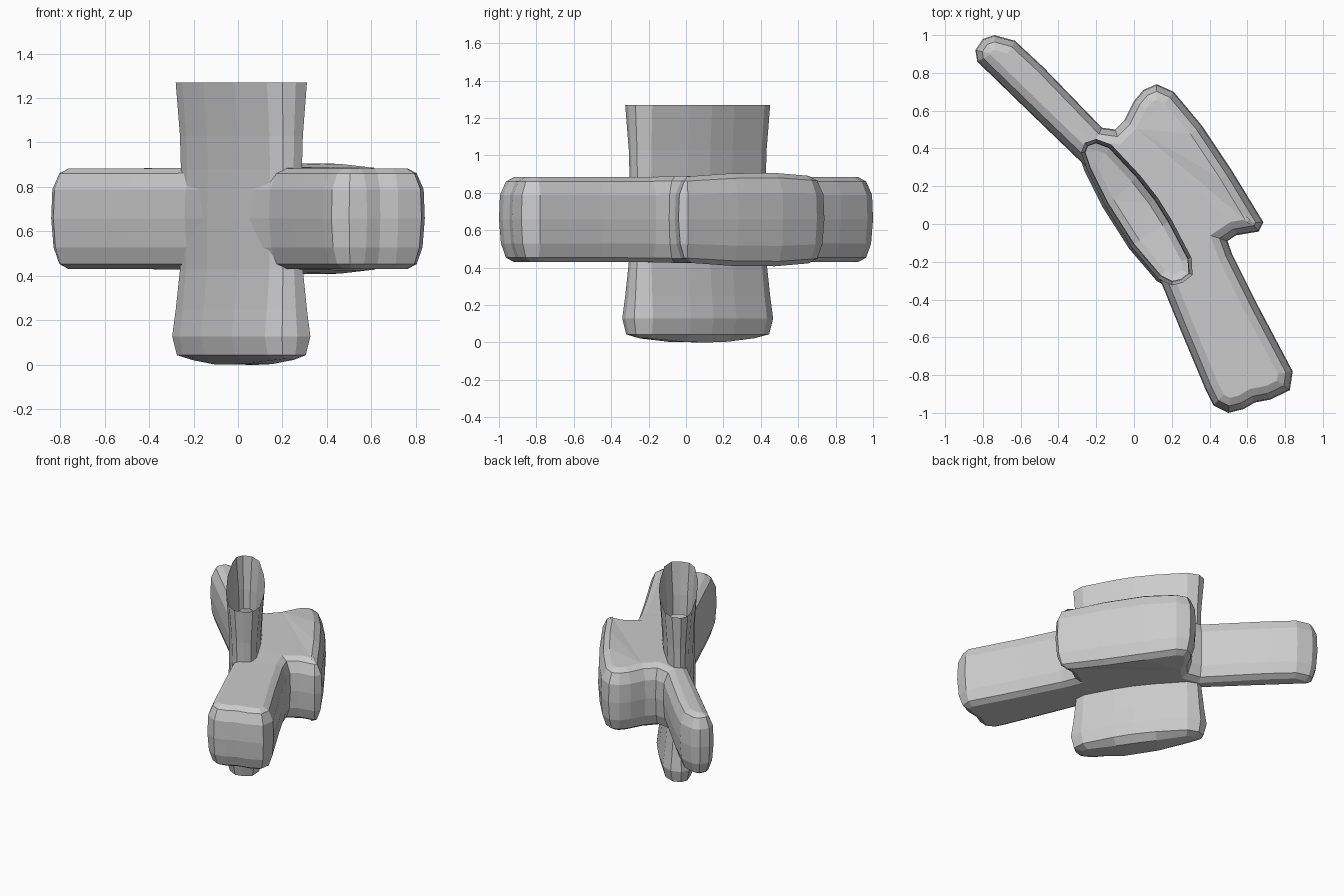
import bpy, bmesh, math
from mathutils import Vector

if "Cube" in bpy.data.objects:
    bpy.data.objects.remove(bpy.data.objects["Cube"])


def inset(points, amount):
    # Mitred inward offset of a clockwise outline
    pts = [Vector(p) for p in points]
    out = []
    for i, p in enumerate(pts):
        a = (p - pts[i - 1]).normalized()
        b = (pts[(i + 1) % len(pts)] - p).normalized()
        n1, n2 = Vector((a.y, -a.x)), Vector((b.y, -b.x))
        out.append(p + (n1 + n2) / max(1.0, 1 + n1.dot(n2)) * amount)
    return out


def loft(name, outline, rings, zfun):
    # Closed solid from stacked (height, inset) copies of one outline
    bm = bmesh.new()
    loops = []
    for z, d in rings:
        loops.append([bm.verts.new((p.x, p.y, zfun(p.x, p.y, z)))
                      for p in inset(outline, d)])
    n = len(outline)
    for lo, hi in zip(loops, loops[1:]):
        for i in range(n):
            j = (i + 1) % n
            bm.faces.new((lo[i], lo[j], hi[j], hi[i]))
    caps = [bm.faces.new(loops[0]), bm.faces.new(loops[-1])]
    bmesh.ops.triangulate(bm, faces=caps)
    bmesh.ops.recalc_face_normals(bm, faces=bm.faces)
    mesh = bpy.data.meshes.new(name)
    bm.to_mesh(mesh)
    bm.free()
    obj = bpy.data.objects.new(name, mesh)
    bpy.context.collection.objects.link(obj)
    return obj


# Horizontal branches: left arm, rear lobe, right arm, flush front
branch_outline = [
    (-.84, .92), (-.80, .98), (-.74, 1.0), (-.63, .97), (-.48, .83),
    (-.17, .51), (-.10, .50), (-.05, .55), (0, .65), (.05, .71), (.12, .74),
    (.21, .70), (.36, .52), (.52, .28), (.66, .05), (.685, .01), (.66, -.04),
    (.54, -.06), (.495, -.09), (.52, -.16), (.66, -.44), (.84, -.78),
    (.825, -.88), (.72, -.93), (.64, -.945), (.58, -.98), (.50, -1.0),
    (.42, -.96), (.38, -.88), (.25, -.57), (.14, -.30), (.01, -.11),
    (-.135, .105), (-.24, .29), (-.50, .54), (-.83, .86)]
branch_rings = [(.432, .075), (.455, .035), (.53, .01), (.66, 0),
                (.79, .005), (.862, .035), (.885, .075)]


def branch_z(x, y, z):
    # The rear lobe is a little taller
    swell = math.exp(-((x - .33) ** 2 + (y - .35) ** 2) / .1)
    return .66 + (z - .66) * (1 + .12 * swell)


# Flattened upright tube, bulging on its broad sides, with a rounded foot
tube_outline = [
    (-.28, .38), (-.26, .43), (-.20, .45), (-.12, .42), (.03, .26),
    (.125, .14), (.20, .02), (.305, -.18), (.31, -.27), (.26, -.31),
    (.20, -.325), (.13, -.29), (-.015, -.12), (-.155, .10), (-.25, .29)]
tube_rings = [(.01, .055), (.045, .005), (.13, -.015), (.25, 0), (.43, .018),
              (.66, .018), (.88, .022), (1.03, .018), (1.27, 0)]


def tube_z(x, y, z):
    # The foot curves up toward both ends
    if z > .02:
        return z
    return .035 * min(1, math.hypot(x - .015, y - .06) / .42) ** 2


branches = loft("branches", branch_outline, branch_rings, branch_z)
fitting = loft("cross_fitting", tube_outline, tube_rings, tube_z)

# Join into one shell
join = fitting.modifiers.new("join", 'BOOLEAN')
join.operation = 'UNION'
join.solver = 'EXACT'
join.object = branches
bpy.context.view_layer.update()
joined = bpy.data.meshes.new_from_object(
    fitting.evaluated_get(bpy.context.evaluated_depsgraph_get()))
fitting.modifiers.clear()
fitting.data = joined
bpy.data.objects.remove(branches)

# Open the upper mouth of the tube
bm = bmesh.new()
bm.from_mesh(joined)
mouth = [f for f in bm.faces if all(v.co.z > 1.26 for v in f.verts)]
bmesh.ops.delete(bm, geom=mouth, context='FACES')
low = min(v.co.z for v in bm.verts)
bmesh.ops.translate(bm, verts=bm.verts, vec=(0, 0, -low))
bm.to_mesh(joined)
bm.free()
